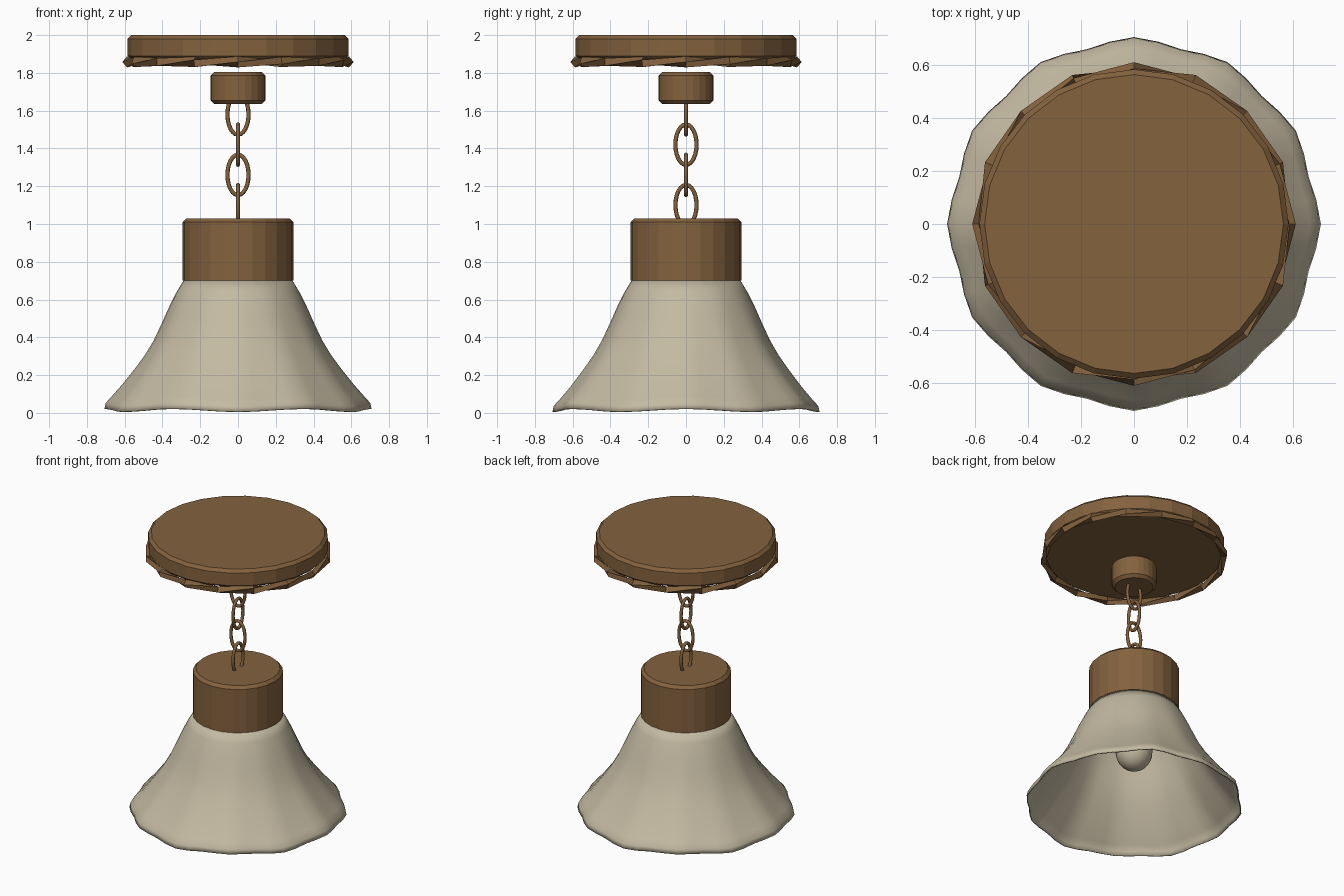
import bpy
import bmesh
from math import cos, sin, pi, tau
from mathutils import Vector

default = bpy.data.objects.get("Cube")
if default:
    bpy.data.objects.remove(default, do_unlink=True)


def material(name, rgb):
    mat = bpy.data.materials.new(name)
    mat.use_nodes = True
    mat.diffuse_color = (*rgb, 1)
    mat.node_tree.nodes["Principled BSDF"].inputs["Base Color"].default_value = (*rgb, 1)
    return mat


wood = material("warm brown", (0.23, 0.122, 0.048))
cream = material("cream glass", (0.55, 0.49, 0.36))


def loft(name, rings, mat, loop=False, caps=False, smooth=False):
    """Skin a list of closed rings of points into one object."""
    bm = bmesh.new()
    rows = [[bm.verts.new(p) for p in ring] for ring in rings]
    pairs = list(zip(rows, rows[1:]))
    if loop:
        pairs.append((rows[-1], rows[0]))
    for a, b in pairs:
        for i in range(len(a)):
            j = (i + 1) % len(a)
            bm.faces.new((a[i], a[j], b[j], b[i]))
    if caps:
        bm.faces.new(rows[0])
        bm.faces.new(rows[-1])
    bmesh.ops.recalc_face_normals(bm, faces=bm.faces)
    mesh = bpy.data.meshes.new(name)
    bm.to_mesh(mesh)
    bm.free()
    mesh.materials.append(mat)
    obj = bpy.data.objects.new(name, mesh)
    bpy.context.collection.objects.link(obj)
    for poly in mesh.polygons:
        poly.use_smooth = smooth
    return obj


def circle(r, z, n):
    return [(r * cos(tau * i / n), r * sin(tau * i / n), z) for i in range(n)]


def drum(name, r, low, high, bevel, n=24, low_bevel=0.0):
    """Turned wooden block with chamfered rims."""
    profile = [(r, low + low_bevel), (r, high - bevel), (r - bevel, high)]
    if low_bevel:
        profile.insert(0, (r - low_bevel, low))
    return loft(name, [circle(a, z, n) for a, z in profile], wood, caps=True)


# Ceiling plate, chain holder and lamp cap
drum("ceiling_plate", 0.585, 1.875, 2.0, 0.02, low_bevel=0.015)
drum("chain_holder", 0.145, 1.635, 1.805, 0.02, low_bevel=0.02)
drum("lamp_cap", 0.293, 0.70, 1.03, 0.02)

# Twisted trim ring under the plate
trim = []
sides = 16
for i in range(sides):
    a = tau * i / sides
    out = Vector((cos(a), sin(a), 0))
    section = []
    for k in range(4):
        t = tau * k / 4 + i * tau * 3 / sides
        section.append(out * (0.588 + 0.024 * cos(t)) + Vector((0, 0, 1.858 + 0.029 * sin(t))))
    trim.append(section)
loft("twisted_trim", trim, wood, loop=True)

# Chain of oval links, each turned a quarter from the last
for n in range(4):
    side = Vector((1, 0, 0)) if n % 2 == 0 else Vector((0, 1, 0))
    across = Vector((0, 0, 1)).cross(side)
    up = Vector((0, 0, 1))
    centre = up * (1.58 - 0.16 * n)
    rings = []
    for i in range(24):
        a = tau * i / 24
        point = centre + side * 0.056 * cos(a) + up * 0.107 * sin(a)
        normal = (side * 0.107 * cos(a) + up * 0.056 * sin(a)).normalized()
        rings.append([point + (normal * cos(tau * k / 8) + across * sin(tau * k / 8)) * 0.011
                      for k in range(8)])
    loft(f"chain_link_{n + 1}", rings, wood, loop=True, smooth=True)

# Flared shade: twelve soft ribs and a gently waved rim
profile = [(0.283, 0.71), (0.325, 0.64), (0.365, 0.56), (0.403, 0.475), (0.445, 0.385),
           (0.492, 0.305), (0.546, 0.23), (0.612, 0.145), (0.668, 0.08), (0.70, 0.045),
           (0.707, 0.014)]
rings = []
segments = 48
for r, z in profile:
    flare = min(1, (0.71 - z) / 0.6)
    ring = []
    for i in range(segments):
        a = tau * i / segments
        rib = 1 - 0.032 * flare * (0.5 - 0.5 * cos(12 * a))
        wave = 0.008 * flare ** 3 * cos(6 * a)
        ring.append((r * rib * cos(a), r * rib * sin(a), z + wave))
    rings.append(ring)
shade = loft("bell_shade", rings, cream, smooth=True)
wall = shade.modifiers.new("wall", "SOLIDIFY")
wall.thickness = 0.008
wall.offset = -1

# Bulb hanging inside the shade
bulb = [(0.05, 0.71), (0.055, 0.62), (0.085, 0.53)]
bulb += [(0.12 * cos(t * pi / 16), 0.40 - 0.13 * sin(t * pi / 16)) for t in range(-2, 8)]
bulb.append((0.006, 0.27))
loft("bulb", [circle(r, z, 24) for r, z in bulb], cream, caps=True, smooth=True)
